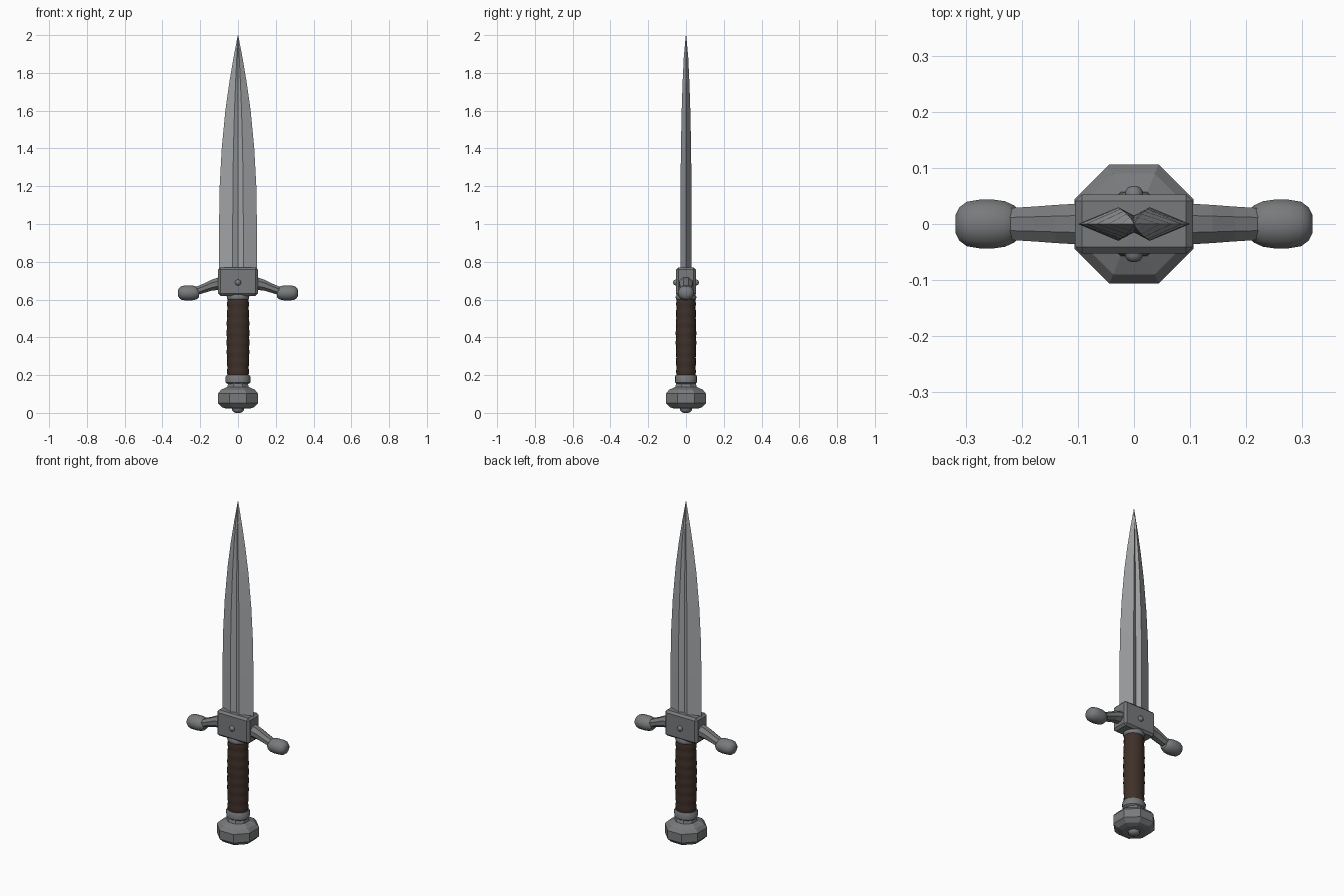
import bpy, bmesh, math
from mathutils import Vector

cube = bpy.data.objects.get("Cube")
if cube:
    bpy.data.objects.remove(cube, do_unlink=True)


def material(name, rgb, metallic=0.0):
    m = bpy.data.materials.new(name)
    m.use_nodes = True
    m.diffuse_color = (*rgb, 1)
    m.node_tree.nodes["Principled BSDF"].inputs["Base Color"].default_value = (*rgb, 1)
    return m


steel = material("blade steel", (0.36, 0.37, 0.38))
iron = material("fittings iron", (0.19, 0.195, 0.2))
leather = material("grip leather", (0.05, 0.03, 0.022))


def finish(bm, name, mat, smooth=None):
    bmesh.ops.recalc_face_normals(bm, faces=bm.faces)
    mesh = bpy.data.meshes.new(name)
    bm.to_mesh(mesh)
    bm.free()
    mesh.materials.append(mat)
    ob = bpy.data.objects.new(name, mesh)
    bpy.context.collection.objects.link(ob)
    if smooth:
        bpy.ops.object.select_all(action="DESELECT")
        ob.select_set(True)
        bpy.context.view_layer.objects.active = ob
        bpy.ops.object.shade_smooth_by_angle(angle=math.radians(smooth))
    return ob


def loft(name, rings, mat, smooth=None):
    """Skin a stack of equal rings and cap both ends."""
    bm = bmesh.new()
    rows = [[bm.verts.new(p) for p in ring] for ring in rings]
    n = len(rows[0])
    for a, b in zip(rows, rows[1:]):
        for i in range(n):
            j = (i + 1) % n
            bm.faces.new((a[i], a[j], b[j], b[i]))
    bm.faces.new(rows[0])
    bm.faces.new(rows[-1])
    return finish(bm, name, mat, smooth)


def circle(n, ru, rv, turn=0.0):
    angles = [math.tau * (i + turn) / n for i in range(n)]
    return [(ru * math.cos(a), rv * math.sin(a)) for a in angles]


def lathe(name, profile, mat, n=16, squash=1.0, turn=0.0, smooth=None):
    """Profile of (radius, z) turned about the z axis."""
    rings = [[(u, v, z) for u, v in circle(n, r, r * squash, turn)] for r, z in profile]
    return loft(name, rings, mat, smooth)


def mirror_x(ob):
    ob.modifiers.new("mirror", "MIRROR").use_axis = (True, False, False)


# Blade: sharp edges, two ridges per face and a hollow between them
blade_rings = []
for z, w, t in [(0.75, .1, .03), (1.0, .1, .03), (1.2, .097, .029), (1.4, .086, .027),
                (1.6, .067, .023), (1.75, .046, .018), (1.88, .024, .012), (2.0, .001, .001)]:
    g, c = w * 0.28, t * 0.5
    blade_rings.append([(w, 0, z), (g, t, z), (0, c, z), (-g, t, z),
                        (-w, 0, z), (-g, -t, z), (0, -c, z), (g, -t, z)])
loft("blade", blade_rings, steel)

# Guard block with chamfered edges
bm = bmesh.new()
bmesh.ops.create_cube(bm, size=1)
for v in bm.verts:
    v.co = Vector((v.co.x * 0.21, v.co.y * 0.106, 0.695 + v.co.z * 0.15))
bmesh.ops.bevel(bm, geom=bm.edges[:], offset=0.012, segments=1, affect="EDGES")
finish(bm, "guard_block", iron)

# Collar joining guard and grip
lathe("guard_collar", [(.05, .595), (.058, .603), (.06, .615), (.05, .635)], iron,
      squash=0.92, smooth=40)

# Rivets on both faces of the guard block
for side, label in ((-1, "front"), (1, "back")):
    rings = [[(u, side * y, 0.69 + v) for u, v in circle(10, r, r)]
             for r, y in [(.016, .045), (.016, .058), (.011, .065), (.004, .068)]]
    loft(label + "_rivet", rings, iron, 50)

# Drooping guard arms, eight-sided and tapered
rings = []
for x, z, ry, rz in [(.09, .687, .037, .035), (.14, .676, .034, .029),
                     (.18, .66, .031, .025), (.23, .642, .028, .022)]:
    rings.append([(x, u, z + v) for u, v in circle(8, ry * 1.08, rz * 1.08, 0.5)])
mirror_x(loft("guard_arms", rings, iron))

# Rounded knobs at the arm ends
rings = []
for x, r in [(.206, .026), (.213, .034), (.23, .042), (.25, .045), (.275, .045),
             (.298, .041), (.311, .031), (.318, .017)]:
    rings.append([(x, u, 0.635 + v * 0.92) for u, v in circle(12, r, r, 0.5)])
mirror_x(loft("guard_knobs", rings, iron, 40))

# Leather grip with shallow wrapped bands
bands, steps = 8, 4
profile = []
for i in range(bands * steps + 1):
    f = i / (bands * steps)
    swell = 0.054 + 0.004 * math.sin(math.pi * f)
    profile.append((swell + 0.003 * abs(math.sin(math.pi * bands * f)), 0.19 + 0.415 * f))
lathe("grip", profile, leather, squash=0.9, smooth=40)

# Ring under the grip
lathe("grip_ring", [(.055, .153), (.065, .161), (.066, .19), (.06, .2), (.05, .2)], iron,
      squash=0.9, smooth=35)

# Eight-sided pommel
k = 1 / math.cos(math.pi / 8)
lathe("pommel", [(r * k, z) for r, z in [(.06, .022), (.085, .03), (.106, .052), (.106, .102),
                                         (.09, .122), (.057, .138), (.05, .16)]],
      iron, n=8, turn=0.5)

# Domed cap on the pommel base
lathe("pommel_cap", [(.012, 0), (.024, .005), (.031, .014), (.032, .03)], iron, n=12, smooth=50)
